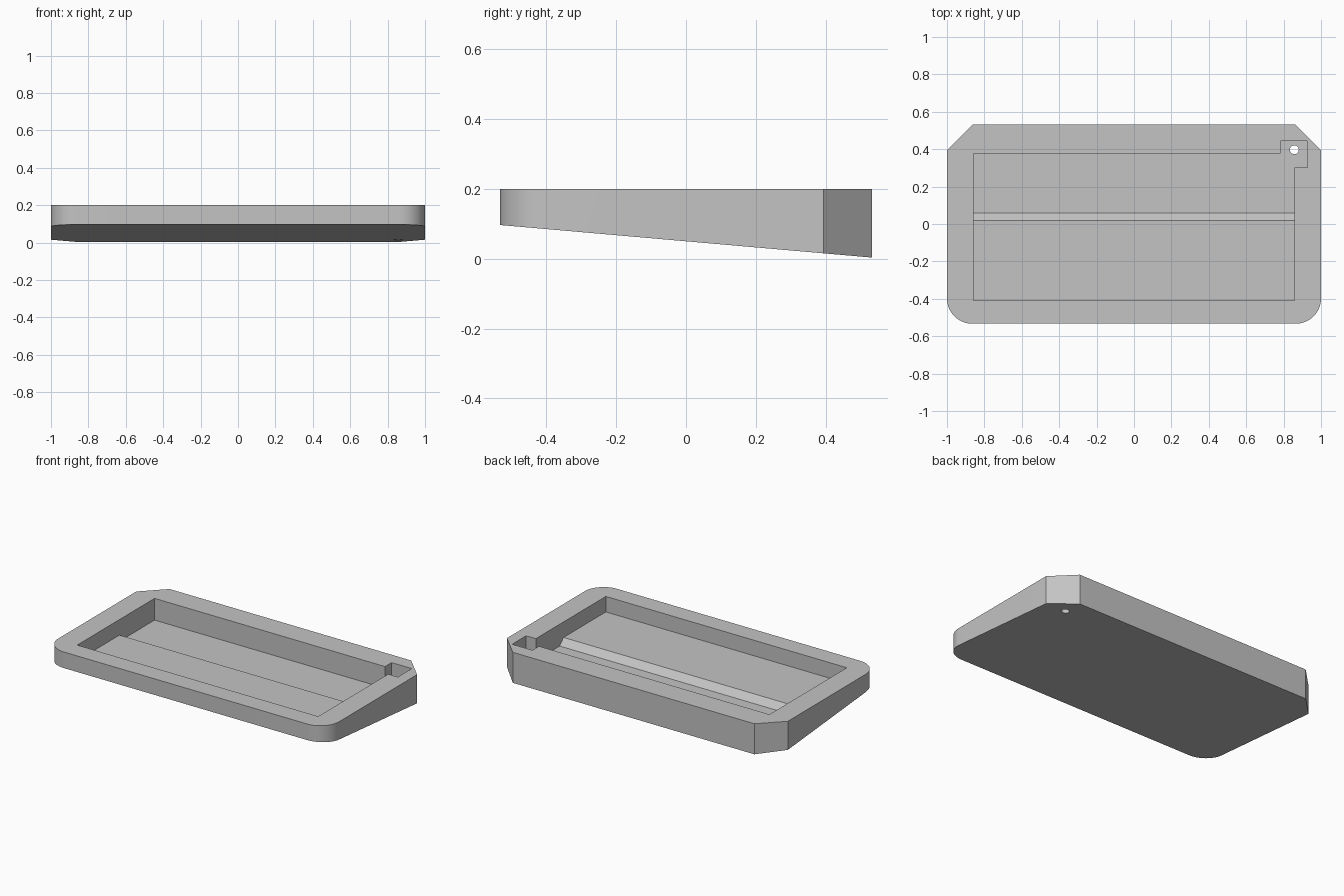
import bpy, bmesh, math

if "Cube" in bpy.data.objects:
    bpy.data.objects.remove(bpy.data.objects["Cube"], do_unlink=True)

TOP, FLOOR, STEP = 0.2, 0.06, 0.1          # rim, deep floor and shallow floor heights
HALF_X, HALF_Y = 1.0, 0.533
CUT_TOP = 0.4

grey = bpy.data.materials.new("plain grey")
grey.use_nodes = True
grey.diffuse_color = (0.55, 0.55, 0.55, 1)
grey.node_tree.nodes["Principled BSDF"].inputs["Base Color"].default_value = (0.55, 0.55, 0.55, 1)


def prism(name, bottom, top):
    """Closed solid between two matching loops of points."""
    bm = bmesh.new()
    low = [bm.verts.new(p) for p in bottom]
    high = [bm.verts.new(p) for p in top]
    bm.faces.new(low)
    bm.faces.new(high)
    n = len(low)
    for i in range(n):
        j = (i + 1) % n
        bm.faces.new((low[i], low[j], high[j], high[i]))
    bmesh.ops.recalc_face_normals(bm, faces=bm.faces)
    mesh = bpy.data.meshes.new(name)
    bm.to_mesh(mesh)
    bm.free()
    mesh.materials.append(grey)
    obj = bpy.data.objects.new(name, mesh)
    bpy.context.collection.objects.link(obj)
    return obj


def underside(y):
    """Height of the sloping underside."""
    return 0.05 - 0.0875 * y


# Tray body: chamfered back corners, rounded front corners, wedge underside
chamfer, radius, steps = 0.14, 0.135, 16
right_half = [(HALF_X - radius + radius * math.sin(a), -HALF_Y + radius - radius * math.cos(a))
              for a in (math.pi / 2 * i / steps for i in range(steps + 1))]
right_half += [(HALF_X, HALF_Y - chamfer), (HALF_X - chamfer, HALF_Y)]
outline = right_half + [(-x, y) for x, y in reversed(right_half)]
body = prism("tray_body",
             [(x, y, underside(y)) for x, y in outline],
             [(x, y, TOP) for x, y in outline])

# Main pocket: shallow front floor, 45 degree ramp, deep back floor
side = [(-0.41, CUT_TOP), (-0.41, STEP), (0.02, STEP),
        (0.06, FLOOR), (0.377, FLOOR), (0.377, CUT_TOP)]
pocket = prism("pocket_cutter", [(-0.858, y, z) for y, z in side],
               [(0.858, y, z) for y, z in side])

# Square corner notch and the round drain hole through it
square = [(0.783, 0.302), (0.927, 0.302), (0.927, 0.444), (0.783, 0.444)]
notch = prism("notch_cutter", [(x, y, FLOOR) for x, y in square],
              [(x, y, CUT_TOP) for x, y in square])
circle = [(0.857 + 0.024 * math.cos(a), 0.397 + 0.024 * math.sin(a))
          for a in (math.tau * i / 32 for i in range(32))]
hole = prism("hole_cutter", [(x, y, -0.1) for x, y in circle],
             [(x, y, CUT_TOP) for x, y in circle])

# Carve the body and discard the cutters
bpy.context.view_layer.objects.active = body
body.select_set(True)
for cutter in (pocket, notch, hole):
    cutter.hide_render = True
    mod = body.modifiers.new(cutter.name, "BOOLEAN")
    mod.operation = "DIFFERENCE"
    mod.solver = "EXACT"
    mod.object = cutter
    bpy.ops.object.modifier_apply(modifier=mod.name)
    bpy.data.objects.remove(cutter, do_unlink=True)

bpy.ops.object.shade_smooth_by_angle(angle=math.radians(30))
